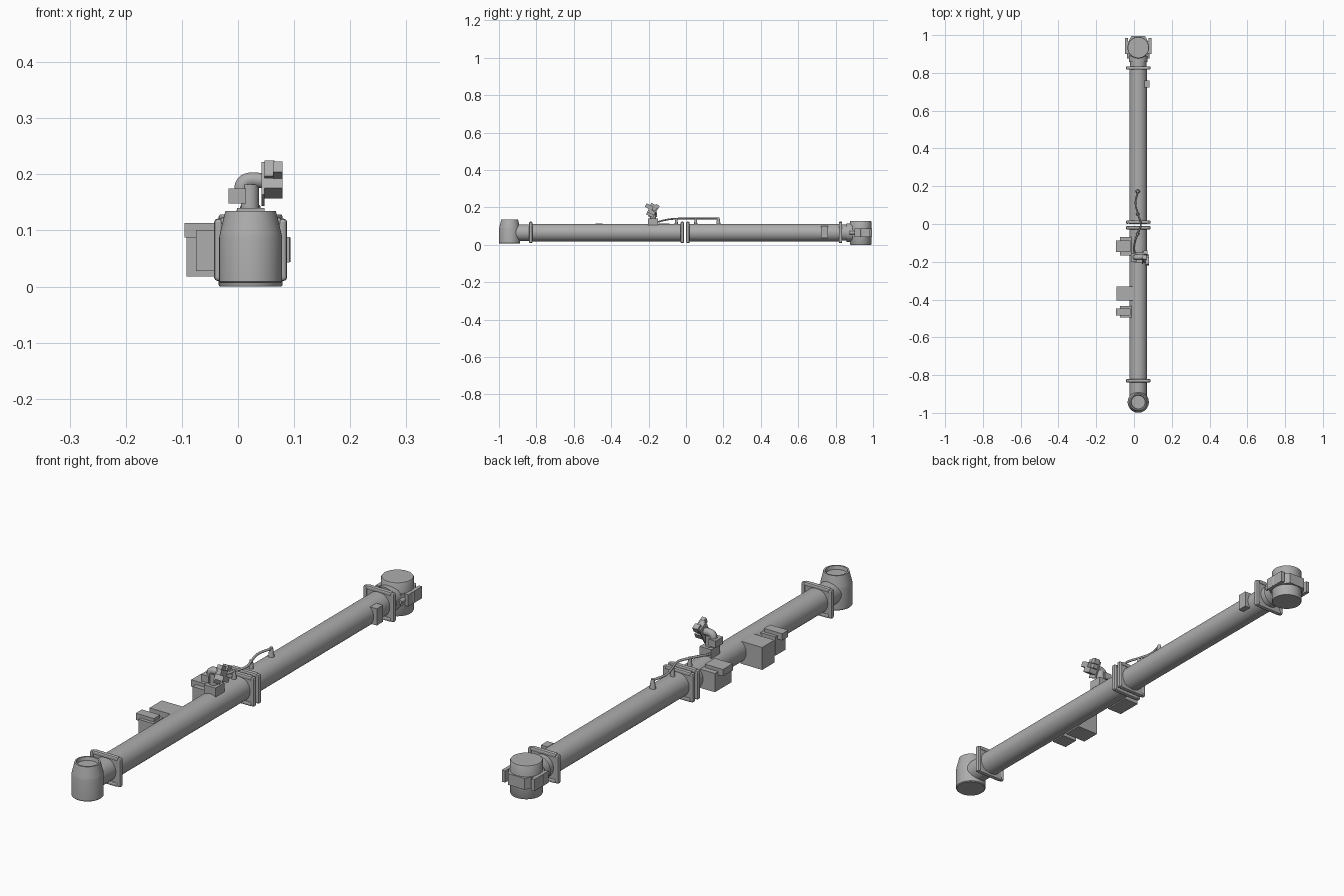
import bpy, bmesh, math
from mathutils import Vector

if "Cube" in bpy.data.objects:
    bpy.data.objects.remove(bpy.data.objects["Cube"])

grey = bpy.data.materials.new("light grey")
grey.diffuse_color = (0.42, 0.42, 0.42, 1)
grey.use_nodes = True
grey.node_tree.nodes["Principled BSDF"].inputs["Base Color"].default_value = grey.diffuse_color
AX, AZ = 0.0225, 0.065          # boom axis


def finish(ob, name, smooth=True):
    ob.name = name
    if not ob.data.materials:
        ob.data.materials.append(grey)
    if smooth and ob.type == 'MESH':
        bpy.ops.object.select_all(action='DESELECT')
        ob.select_set(True)
        bpy.context.view_layer.objects.active = ob
        bpy.ops.object.shade_smooth_by_angle(angle=math.radians(35))
    return ob


def box(name, x, y, z, tilt=0.0, bevel=0.0):
    """Box from (min, max) pairs, tilted about its own x axis."""
    bpy.ops.mesh.primitive_cube_add(size=1)
    ob = bpy.context.object
    size = Vector([b - a for a, b in (x, y, z)])
    for v in ob.data.vertices:
        v.co = v.co * size
    ob.location = [(a + b) / 2 for a, b in (x, y, z)]
    ob.rotation_euler.x = tilt
    if bevel:
        m = ob.modifiers.new("soft_edges", 'BEVEL')
        m.width, m.segments = bevel, 2
    return finish(ob, name, False)


def rod(name, p, q, r, r2=None, n=32):
    p, q = Vector(p), Vector(q)
    d = q - p
    bpy.ops.mesh.primitive_cone_add(vertices=n, radius1=r, radius2=r if r2 is None else r2,
                                    depth=d.length, location=(p + q) / 2)
    ob = bpy.context.object
    ob.rotation_euler = d.to_track_quat('Z', 'Y').to_euler()
    return finish(ob, name)


def lathe(name, profile, centre, n=48):
    """Closed solid of revolution about z from (radius, height) points."""
    bm = bmesh.new()
    rings = [[bm.verts.new((r * math.cos(2 * math.pi * i / n), r * math.sin(2 * math.pi * i / n), z))
              for i in range(n)] for r, z in profile]
    for a, b in zip(rings, rings[1:]):
        for i in range(n):
            j = (i + 1) % n
            bm.faces.new((a[i], a[j], b[j], b[i]))
    bm.faces.new(rings[0][::-1])
    bm.faces.new(rings[-1])
    me = bpy.data.meshes.new(name)
    bm.to_mesh(me)
    bm.free()
    ob = bpy.data.objects.new(name, me)
    bpy.context.collection.objects.link(ob)
    ob.location = centre
    return finish(ob, name)


def pipe(name, points, r):
    cu = bpy.data.curves.new(name, 'CURVE')
    cu.dimensions = '3D'
    cu.bevel_depth, cu.bevel_resolution, cu.use_fill_caps = r, 3, True
    sp = cu.splines.new('BEZIER')
    sp.bezier_points.add(len(points) - 1)
    for bp, p in zip(sp.bezier_points, points):
        bp.co = p
        bp.handle_left_type = bp.handle_right_type = 'AUTO'
    ob = bpy.data.objects.new(name, cu)
    bpy.context.collection.objects.link(ob)
    return finish(ob, name)


# Two boom tubes with a small gap at the middle, and thinner end necks
rod("front_tube", (AX, -0.83, AZ), (AX, -0.012, AZ), 0.047, n=48)
rod("rear_tube", (AX, 0.002, AZ), (AX, 0.83, AZ), 0.047, n=48)
rod("front_neck", (AX, -0.93, AZ), (AX, -0.83, AZ), 0.045)
rod("rear_neck", (AX, 0.83, AZ), (AX, 0.92, AZ), 0.043)
rod("rear_collar", (AX, 0.858, AZ), (AX, 0.89, AZ), 0.049)


# Square flanges with rounded rim bars
def flange(y):
    box("flange_plate", (AX - 0.057, AX + 0.057), (y - 0.006, y + 0.006), (0.013, 0.118))
    for s in (-1, 1):
        x, z = AX + s * 0.057, AZ + s * 0.049
        box("flange_side_bar", (x - 0.008, x + 0.008), (y - 0.009, y + 0.009),
            (0.01, 0.121), bevel=0.006)
        box("flange_cross_bar", (AX - 0.055, AX + 0.055), (y - 0.009, y + 0.009),
            (z - 0.007, z + 0.01), bevel=0.006)


for fy in (-0.83, -0.02, 0.010, 0.826):
    flange(fy)

# Front elbow: tapered housing with a recessed top
lathe("front_elbow", [(0.053, 0.006), (0.056, 0.009), (0.056, 0.088), (0.0545, 0.096),
                      (0.045, 0.135), (0.039, 0.135), (0.036, 0.122)], (AX, -0.943, 0))

# Rear joint: upright drum and hexagonal clamp
lathe("rear_joint", [(0.055, 0), (0.057, 0.003), (0.057, 0.125), (0.055, 0.128)], (AX, 0.934, 0))
rod("joint_clamp", (AX, 0.934, 0.044), (AX, 0.934, 0.087), 0.071, n=6)
for ob in [bpy.context.object]:
    ob.rotation_euler = (0, 0, math.radians(30))
for s in (-1, 1):
    box("clamp_block", (AX + s * 0.062 - 0.007, AX + s * 0.062 + 0.007), (0.9, 0.985), (0.043, 0.088))
    rod("clamp_bolt", (AX + s * 0.05, 0.875, AZ), (AX + s * 0.05, 0.905, AZ), 0.009, n=16)

# Equipment boxes on the left side
for y in (-0.118, -0.465):
    w = 0.05 if y > -0.3 else 0.031
    box("side_box", (-0.075, -0.012), (y - w, y + w), (0.028, 0.1))
    box("side_box_cap", (-0.095, -0.018), (y - w * 0.6, y + w * 0.6), (0.087, 0.113))
box("large_box", (-0.092, 0.0), (-0.405, -0.33), (0.018, 0.104))

# Small box on the right side
box("right_box", (0.055, 0.083), (0.722, 0.76), (0.036, 0.1))

# Camera pedestal
box("camera_base", (-0.002, 0.047), (-0.203, -0.15), (0.105, 0.14))
rod("camera_column", (0.021, -0.176, 0.138), (0.021, -0.176, 0.182), 0.016)
box("camera_side_box", (-0.017, 0.014), (-0.2, -0.155), (0.148, 0.175))
pipe("camera_elbow", [(0.007, -0.176, 0.165), (0.009, -0.176, 0.183), (0.018, -0.176, 0.189),
                      (0.044, -0.176, 0.189)], 0.014)
# Tilted camera head
T = math.radians(-28)
box("head_plate", (0.042, 0.047), (-0.2, -0.158), (0.15, 0.216), T)
box("upper_camera", (0.047, 0.065), (-0.195, -0.155), (0.186, 0.217), T)
box("upper_lens_box", (0.062, 0.079), (-0.218, -0.176), (0.193, 0.214), T)
box("lower_camera", (0.047, 0.079), (-0.205, -0.165), (0.165, 0.185), T)
box("side_lamp", (0.05, 0.072), (-0.166, -0.144), (0.194, 0.214), T)

# Cable with its posts
pipe("cable", [(0.02, -0.165, 0.118), (0.002, -0.145, 0.124), (0.003, -0.1, 0.135), (0.02, -0.05, 0.14),
               (0.036, 0.0, 0.141), (0.022, 0.05, 0.141), (0.008, 0.11, 0.141), (0.02, 0.172, 0.141)], 0.0045)
rod("cable_post", (0.02, 0.173, 0.108), (0.02, 0.173, 0.146), 0.012, 0.006, 16)
for y in (-0.052, 0.052):
    rod("cable_clip", (0.02, y, 0.108), (0.02, y, 0.143), 0.009, 0.006, 16)
